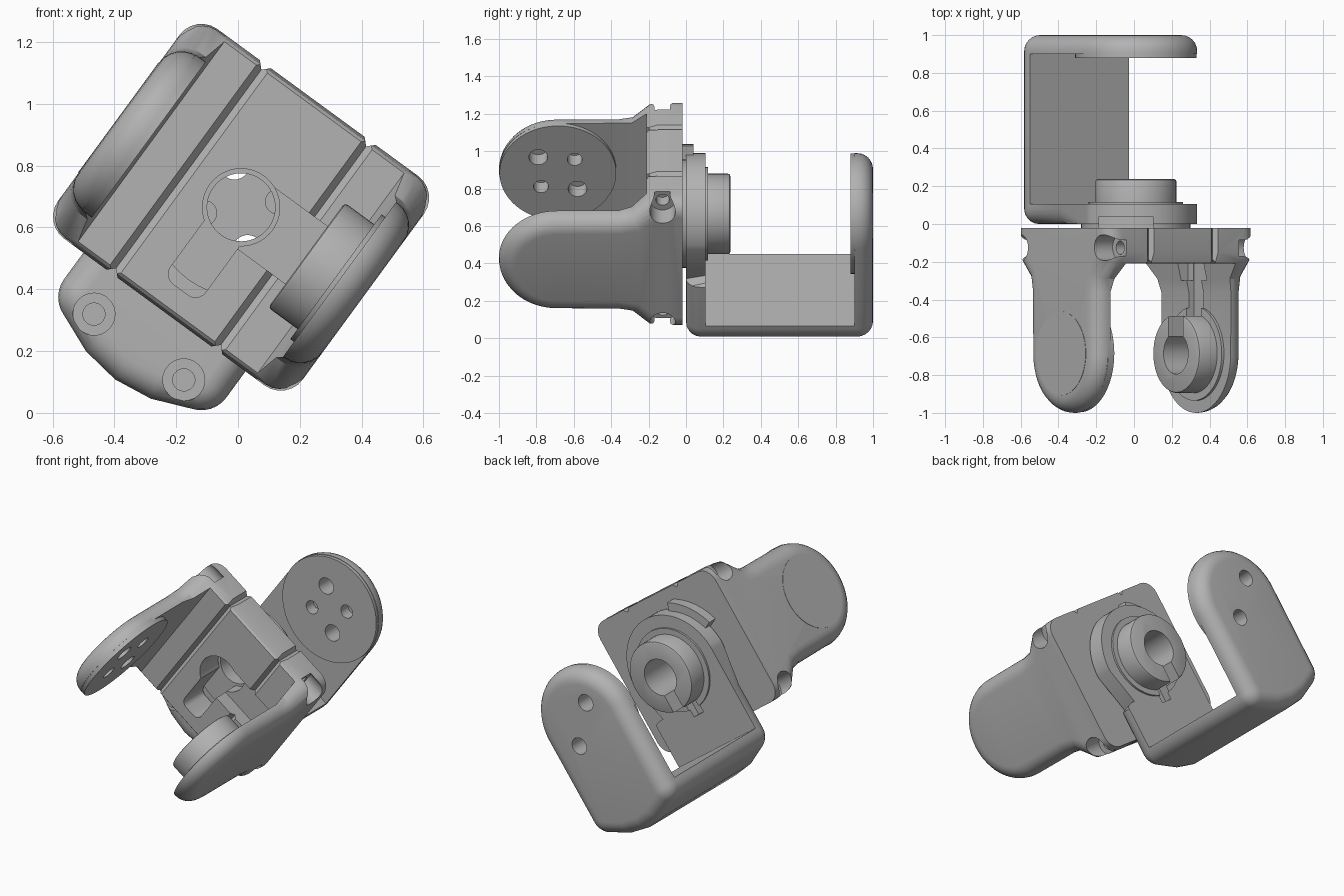
import bpy, bmesh, math
from mathutils import Matrix

if "Cube" in bpy.data.objects:
    bpy.data.objects.remove(bpy.data.objects["Cube"], do_unlink=True)

GREY = bpy.data.materials.new("mid_grey")
GREY.use_nodes = True
GREY.diffuse_color = (0.45, 0.45, 0.45, 1)
GREY.node_tree.nodes["Principled BSDF"].inputs["Base Color"].default_value = (0.45, 0.45, 0.45, 1)

# Parts are built upright, then the whole joint is tilted about its pivot
TILT = Matrix.Translation((0.01, 0, 0.665)) @ Matrix.Rotation(math.radians(36.2), 4, 'Y')
PLACE = {'x': lambda p, t: (t, p[0], p[1]),
         'y': lambda p, t: (p[0], t, p[1]),
         'z': lambda p, t: (p[0], p[1], t)}
parts = []


def arc(cx, cy, r, a0, a1, n):
    return [(cx + r * math.cos(math.radians(a0 + (a1 - a0) * i / n)),
             cy + r * math.sin(math.radians(a0 + (a1 - a0) * i / n))) for i in range(n + 1)]


def circle(cx, cy, r, n=48):
    return arc(cx, cy, r, 0, 360, n)[:-1]


def rect(x0, x1, y0, y1):
    return [(x0, y0), (x1, y0), (x1, y1), (x0, y1)]


def prism(name, pts, axis, a, b, rounds=()):
    """Extrude an outline along an axis; rounds = (edge test, width, segments)."""
    bm = bmesh.new()
    lo = [bm.verts.new(PLACE[axis](p, a)) for p in pts]
    hi = [bm.verts.new(PLACE[axis](p, b)) for p in pts]
    bm.faces.new(lo)
    bm.faces.new(hi)
    for i in range(len(pts)):
        j = (i + 1) % len(pts)
        bm.faces.new((lo[i], lo[j], hi[j], hi[i]))
    bmesh.ops.recalc_face_normals(bm, faces=bm.faces)
    for test, width, segs in rounds:
        edges = [e for e in bm.edges if test(e.verts[0].co, e.verts[1].co)]
        bmesh.ops.bevel(bm, geom=edges, offset=width, segments=segs, profile=0.5,
                        affect='EDGES', clamp_overlap=False)
    mesh = bpy.data.meshes.new(name)
    bm.to_mesh(mesh)
    bm.free()
    obj = bpy.data.objects.new(name, mesh)
    bpy.context.collection.objects.link(obj)
    return obj


def part(*args, **kw):
    obj = prism(*args, **kw)
    obj.data.materials.append(GREY)
    parts.append(obj)
    return obj


def cut(target, *args):
    cutter = args[0] if len(args) == 1 else prism("cutter", *args)
    cutter.hide_render = True
    mod = target.modifiers.new("cut", 'BOOLEAN')
    mod.operation, mod.solver, mod.object = 'DIFFERENCE', 'EXACT', cutter
    bpy.context.view_layer.objects.active = target
    bpy.ops.object.modifier_apply(modifier=mod.name)
    bpy.data.objects.remove(cutter, do_unlink=True)


def near(a, b):
    return abs(a - b) < 1e-4


# Rear bracket: one rounded block hollowed into a U
half = arc(0, 0, 0.325, 90, 0, 16) + [(0.325, -0.25)] \
    + arc(0.225, -0.525, 0.1, 0, -72, 6) + [(0.13, -0.672)]
outline = half + [(0, -0.69)] + [(-x, z) for x, z in reversed(half[1:])]
rear = part("rear_bracket", outline, 'y', 0, 1, rounds=[
    (lambda p, q: near(p.y, 1) and near(q.y, 1), 0.085, 6),
    (lambda p, q: near(p.y, 0) and near(q.y, 0) and p.z + q.z < -0.45, 0.08, 5)])
cut(rear, rect(-0.6, 0.6, -0.505, 0.6), 'y', 0.105, 0.9)
rear_pad = part("rear_pad", circle(0, 0, 0.322, 64), 'y', 0.88, 0.92)
rear_boss = part("rear_boss", circle(0, 0, 0.215), 'y', 0.09, 0.237, rounds=[
    (lambda p, q: near(p.y, 0.237) and near(q.y, 0.237), 0.012, 2)])
rear_ring = part("rear_boss_ring", circle(0, 0, 0.25), 'y', 0.09, 0.117)
hub = part("pivot_hub", circle(0, 0, 0.29), 'y', -0.03, 0.01)
for obj in (rear, rear_boss, rear_ring, hub):
    cut(obj, circle(0, 0, 0.11), 'y', -0.1, 0.3)
for obj in (rear, rear_boss, rear_ring):
    cut(obj, rect(-0.04, 0.04, -0.29, 0), 'y', 0.06, 0.3)
for s in (-1, 1):
    # Screw sockets through the bend
    cut(rear, circle(s * 0.18, -0.56, 0.068, 32), 'y', -0.1, 0.03)
    cut(rear, circle(s * 0.18, -0.56, 0.036, 24), 'y', -0.1, 0.12)
    # Pad screw holes, one diagonal pair passing right through
    for obj in (rear, rear_pad):
        cut(obj, circle(-s * 0.1, s * 0.1, 0.05, 32), 'y', 0.8, 1.1)
        cut(obj, circle(s * 0.085, s * 0.085, 0.04, 32), 'y', 0.8, 0.95)

# Front bracket: side outline swept across, then hollowed
top = [(-0.02, 0.42), (-0.15, 0.42), (-0.2, 0.41), (-0.29, 0.325), (-0.36, 0.312)]
outline = top + arc(-0.69, 0, 0.31, 90, 270, 32) + [(y, -z) for y, z in reversed(top)]
front = part("front_bracket", outline, 'x', -0.49, 0.49, rounds=[
    (lambda p, q: near(p.x, q.x) and not (near(p.y, -0.02) and near(q.y, -0.02)), 0.088, 6)])
hollow = [(-0.36, -0.21), (0.36, -0.21), (0.395, -0.36), (0.395, -1.2),
          (-0.395, -1.2), (-0.395, -0.36)]
cut(front, hollow, 'z', -0.6, 0.6)

# Keyhole, cable pocket and channel
cut(front, circle(0, 0, 0.125), 'y', -0.3, 0.1)
slot = arc(0.03, -0.29, 0.04, 0, -90, 5) + arc(-0.03, -0.29, 0.04, -90, -180, 5)
cut(front, slot + [(-0.07, 0), (0.07, 0)], 'y', -0.3, 0.1)
cut(front, rect(0, 0.425, -0.115, 0.115), 'y', -0.3, -0.12)

for s in (-1, 1):
    # Clamp seams as shallow V grooves
    d, u = 0.022, s * 0.21
    diamond = [(u - d, 0), (u, -d), (u + d, 0), (u, d)]
    cut(front, [(x, y - 0.21) for x, y in diamond], 'z', -0.6, 0.6)
    for z in (-0.42, 0.42):
        cut(front, [(x, y + z) for x, y in diamond], 'y', -0.4, 0.1)
        # Corner screw sockets
        w = z / 0.42 * 0.365
        cut(front, circle(-0.125, w, 0.068, 32), 'x', s * 0.37, s * 0.6)
        cut(front, circle(-0.125, w, 0.036, 24), 'x', s * 0.3, s * 0.6)

# Left-hand arm pad with four blind holes, and its outer cap
front_pad = part("front_pad", circle(-0.685, 0, 0.312, 64), 'x', -0.41, -0.37)
for s in (-1, 1):
    for obj in (front, front_pad):
        cut(obj, circle(-0.685 - s * 0.105, s * 0.105, 0.05, 32), 'x', -0.46, -0.3)
        cut(obj, circle(-0.685 + s * 0.09, s * 0.09, 0.04, 32), 'x', -0.46, -0.3)
part("arm_cap", circle(-0.685, 0, 0.222), 'x', -0.492, -0.48)

# Boss on the opposite arm, with its cable slot
front_boss = part("front_boss", circle(-0.685, 0, 0.21), 'x', 0.262, 0.41, rounds=[
    (lambda p, q: near(p.x, 0.262) and near(q.x, 0.262), 0.012, 2)])
front_ring = part("front_boss_ring", circle(-0.685, 0, 0.25), 'x', 0.38, 0.41)
for obj in (front, front_boss, front_ring):
    cut(obj, circle(-0.685, 0, 0.11), 'x', 0.2, 0.43)
    cut(obj, rect(-0.685, -0.15, -0.065, 0.065), 'x', 0.2, 0.43)

# Rotation stop behind the plate
stop = arc(0, 0, 0.375, 112, 158, 10) + arc(0, 0, 0.3, 158, 112, 10)
part("rotation_stop", stop, 'y', -0.03, 0.04)

for obj in parts:
    obj.data.transform(TILT)
    bpy.ops.object.select_all(action='DESELECT')
    obj.select_set(True)
    bpy.context.view_layer.objects.active = obj
    bpy.ops.object.shade_smooth_by_angle(angle=math.radians(32))
